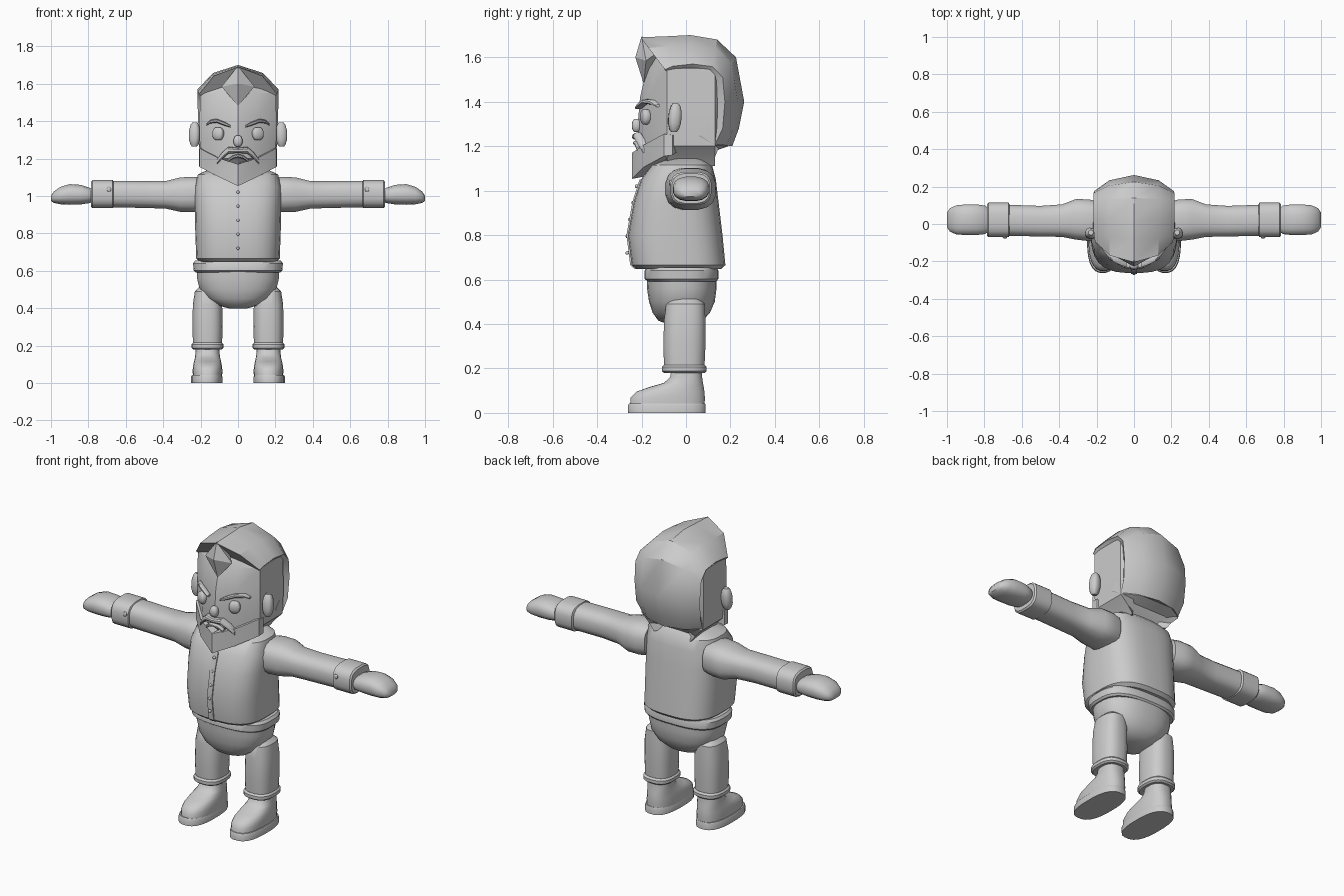
import bpy, bmesh, math
from mathutils import Vector

grey = bpy.data.materials.new("plain grey")
grey.diffuse_color = (0.6, 0.6, 0.6, 1)


def finish(name, bm, angle=35):
    bmesh.ops.recalc_face_normals(bm, faces=bm.faces)
    me = bpy.data.meshes.new(name)
    bm.to_mesh(me)
    bm.free()
    me.materials.append(grey)
    me.shade_smooth()
    me.set_sharp_from_angle(angle=math.radians(angle))
    ob = bpy.data.objects.new(name, me)
    bpy.context.collection.objects.link(ob)
    return ob


def loft(name, rings, angle=35):
    """Skin a list of equal-length point rings and cap both ends."""
    bm = bmesh.new()
    vs = [[bm.verts.new(p) for p in r] for r in rings]
    n = len(vs[0])
    for a, b in zip(vs, vs[1:]):
        for i in range(n):
            j = (i + 1) % n
            bm.faces.new((a[i], a[j], b[j], b[i]))
    bm.faces.new(vs[0])
    bm.faces.new(vs[-1])
    return finish(name, bm, angle)


def oval(a, b, n=2.0, count=24):
    """Rounded-box outline: n = 2 is an ellipse, larger is squarer."""
    pts = []
    for i in range(count):
        t = 2 * math.pi * (i + 0.5) / count
        c, s = math.cos(t), math.sin(t)
        pts.append((a * math.copysign(abs(c) ** (2 / n), c),
                    b * math.copysign(abs(s) ** (2 / n), s)))
    return pts


def zstack(name, rows, n=2.5, cx=0, count=24, angle=35):
    """rows: z, half width, front y, back y"""
    return loft(name, [[(cx + u, (f + b) / 2 + v, z) for u, v in oval(w, (b - f) / 2, n, count)]
                       for z, w, f, b in rows], angle)


def xstack(name, rows, n=2.3, side=1, count=16, angle=35):
    """rows: x, centre y, centre z, half depth, half height"""
    return loft(name, [[(side * x, cy + u, cz + v) for u, v in oval(ry, rz, n, count)]
                       for x, cy, cz, ry, rz in rows], angle)


def hull(name, pts, angle=20):
    bm = bmesh.new()
    for p in pts:
        bm.verts.new(p)
    bmesh.ops.convex_hull(bm, input=bm.verts)
    return finish(name, bm, angle)


def pebble(name, loc, half, turn=0.0, n=2.6):
    """Small rounded lump, turned about z."""
    rings = []
    for k in (-1, -0.8, -0.4, 0, 0.4, 0.8, 1):
        s = max(0.45, (1 - abs(k) ** 2.6) ** (1 / 2.6))
        rings.append([(u, v, k * half[2]) for u, v in oval(half[0] * s, half[1] * s, n, 14)])
    ob = loft(name, rings, 50)
    ob.location = loc
    ob.rotation_euler.z = turn
    return ob


# Jacket, zip strip and studs
jacket = [(0.648, 0.205, -0.225, 0.16), (0.665, 0.224, -0.245, 0.178), (0.80, 0.229, -0.262, 0.165),
          (0.95, 0.232, -0.235, 0.147), (1.05, 0.232, -0.203, 0.135), (1.115, 0.215, -0.155, 0.118),
          (1.145, 0.15, -0.08, 0.09)]
zstack("jacket", jacket, 2.9, count=32)
loft("zip_strip", [[(x, f + d, z) for x, d in ((-0.016, 0.03), (-0.016, -0.006), (0.016, -0.006), (0.016, 0.03))]
                   for z, w, f, b in jacket[:5]])
for i in range(5):
    z = 0.72 + i * 0.075
    f = -0.258 if z < 0.85 else -0.262 + (z - 0.8) * 0.21
    pebble("zip_stud", (0, f - 0.006, z), (0.008, 0.008, 0.008))

# Belt and trouser seat
zstack("belt", [(0.592, 0.228, -0.172, 0.137), (0.602, 0.238, -0.187, 0.146),
                (0.64, 0.241, -0.187, 0.146), (0.654, 0.23, -0.178, 0.14)], 2.8, count=32)
zstack("trouser_seat", [(0.62, 0.222, -0.178, 0.138), (0.56, 0.22, -0.176, 0.138),
                        (0.50, 0.206, -0.167, 0.13), (0.45, 0.17, -0.15, 0.108),
                        (0.415, 0.11, -0.125, 0.075), (0.398, 0.045, -0.08, 0.03)], 2.4, count=32, angle=50)

for s in (-1, 1):
    # Leg, turn-up, shoe
    zstack("leg", [(0.19, 0.078, -0.098, 0.083), (0.30, 0.081, -0.103, 0.088), (0.42, 0.079, -0.099, 0.088),
                   (0.49, 0.068, -0.09, 0.085), (0.512, 0.045, -0.07, 0.06)], 2.6, s * 0.163)
    zstack("turn_up", [(0.18, 0.078, -0.1, 0.085), (0.188, 0.087, -0.109, 0.094),
                       (0.206, 0.087, -0.109, 0.094), (0.216, 0.078, -0.1, 0.085)], 2.6, s * 0.163)
    zstack("shoe", [(0.035, 0.079, -0.253, 0.085), (0.07, 0.08, -0.25, 0.086), (0.095, 0.077, -0.225, 0.084),
                    (0.115, 0.073, -0.17, 0.081), (0.135, 0.068, -0.10, 0.077), (0.16, 0.065, -0.072, 0.073),
                    (0.20, 0.062, -0.065, 0.07)], 2.5, s * 0.163, angle=50)
    zstack("sole", [(0, 0.084, -0.262, 0.09), (0.034, 0.084, -0.262, 0.09), (0.042, 0.08, -0.257, 0.087)],
           2.6, s * 0.167)
    # Sleeve, cuff, cuff stud and mitten hand
    xstack("sleeve", [(0.19, 0.015, 1.008, 0.105, 0.09), (0.24, 0.02, 1.008, 0.113, 0.096),
                      (0.31, 0.025, 1.007, 0.11, 0.093), (0.385, 0.018, 1.006, 0.088, 0.075),
                      (0.50, 0.015, 1.008, 0.083, 0.073), (0.68, 0.02, 1.01, 0.084, 0.072)], 2.7, s)
    xstack("cuff", [(0.665, 0.022, 1.01, 0.083, 0.068), (0.67, 0.022, 1.01, 0.093, 0.076),
                    (0.778, 0.022, 1.01, 0.093, 0.076), (0.786, 0.022, 1.01, 0.085, 0.068)], 3, s)
    pebble("cuff_stud", (s * 0.69, -0.071, 1.035), (0.012, 0.006, 0.012))
    xstack("hand", [(0.77, 0.022, 1.0, 0.055, 0.03), (0.795, 0.022, 1.003, 0.077, 0.042),
                    (0.84, 0.023, 1.007, 0.083, 0.053), (0.90, 0.023, 1.008, 0.083, 0.056),
                    (0.95, 0.022, 1.002, 0.079, 0.047), (0.985, 0.022, 0.993, 0.063, 0.031),
                    (1.0, 0.022, 0.987, 0.04, 0.014)], 2.5, s, angle=50)


# Head: faceted outline with a wedge-shaped face
def head_ring(z, w, f, b):
    half = [(0.52 * w, f + 0.037), (w, -0.085), (w, 0.13), (0.6 * w, b)]
    return [(0, f, z)] + [(x, y, z) for x, y in half] + [(-x, y, z) for x, y in reversed(half)]


loft("head", [head_ring(*r) for r in (
    (1.11, 0.12, -0.13, 0.08), (1.15, 0.15, -0.17, 0.10), (1.20, 0.20, -0.215, 0.15), (1.30, 0.205, -0.217, 0.19),
    (1.42, 0.205, -0.207, 0.19), (1.55, 0.203, -0.175, 0.19), (1.61, 0.14, -0.14, 0.13))], 25)

# Hair: swept from brow over the crown to the nape
hair = []
for oy, oz, ey, ez, w in ((-0.205, 1.69, -0.095, 1.545, 0.208), (-0.08, 1.695, -0.06, 1.56, 0.215),
                          (0.02, 1.70, 0.03, 1.57, 0.216), (0.14, 1.68, 0.12, 1.558, 0.216),
                          (0.225, 1.60, 0.165, 1.51, 0.216), (0.262, 1.40, 0.175, 1.40, 0.214),
                          (0.238, 1.28, 0.165, 1.28, 0.21), (0.208, 1.20, 0.13, 1.21, 0.20)):
    my, mz = oy + (ey - oy) * 0.33, oz + (ez - oz) * 0.33
    iy, iz = ey * 0.75, ez + (1.40 - ez) * 0.2
    hair.append([(0, oy, oz), (0.62 * w, my, mz), (w, ey, ez), (0.85 * w, iy, iz),
                 (-0.85 * w, iy, iz), (-w, ey, ez), (-0.62 * w, my, mz)])
loft("hair", hair, 32)
hull("quiff", [(0, -0.2, 1.695), (0.088, -0.18, 1.585), (-0.088, -0.18, 1.585),
               (0, -0.19, 1.48), (0, -0.228, 1.60), (0, -0.10, 1.64)])
# Nape block below the crown
hull("nape", [(s * x, y, z) for s in (-1, 1) for x, y, z in (
    (0.205, 0.06, 1.25), (0.2, 0.13, 1.205), (0.1, 0.19, 1.2), (0.14, 0.05, 1.15), (0.205, 0.1, 1.3))])

# Beard around the jaw
jaw = [(0.209, -0.06, 1.25, 1.16), (0.206, -0.10, 1.255, 1.155), (0.11, -0.192, 1.205, 1.105)]
jaw = jaw + [(0, -0.243, 1.17, 1.053)] + [(-x, y, t, b) for x, y, t, b in reversed(jaw)]
loft("beard", [[(x, y, t), (x, y, b), (x * 0.6, y * 0.35, b + 0.03), (x * 0.6, y * 0.35, t)]
               for x, y, t, b in jaw], 20)

# Face details
pebble("nose", (0, -0.222, 1.293), (0.024, 0.022, 0.03))
xstack("mouth", [(x, -0.226 + abs(x) * 0.3, 1.215 - 9 * x * x, 0.014, 0.01) for x in
                 (-0.055, -0.03, 0, 0.03, 0.055)], 2, count=8)
stache = [(0.112, -0.182, 1.182, 0.016, 0.014), (0.085, -0.198, 1.215, 0.02, 0.018),
          (0.05, -0.216, 1.245, 0.021, 0.018)]
xstack("moustache", stache + [(0, -0.226, 1.243, 0.018, 0.014)]
       + [(-r[0],) + r[1:] for r in reversed(stache)], 2.2, count=10)
for s in (-1, 1):
    pebble("eye", (s * 0.106, -0.182, 1.332), (0.031, 0.02, 0.034), s * 0.42, 3.5)
    xstack("eyebrow", [(0.04, -0.215, 1.372, 0.016, 0.006), (0.07, -0.204, 1.385, 0.018, 0.011),
                       (0.115, -0.182, 1.402, 0.018, 0.011), (0.148, -0.148, 1.397, 0.018, 0.01),
                       (0.168, -0.125, 1.382, 0.014, 0.005)], 2.4, s, 8)
    ear = pebble("ear", (s * 0.232, -0.05, 1.328), (0.03, 0.029, 0.064), s * 0.25)
    ear.rotation_euler.x = -0.08
